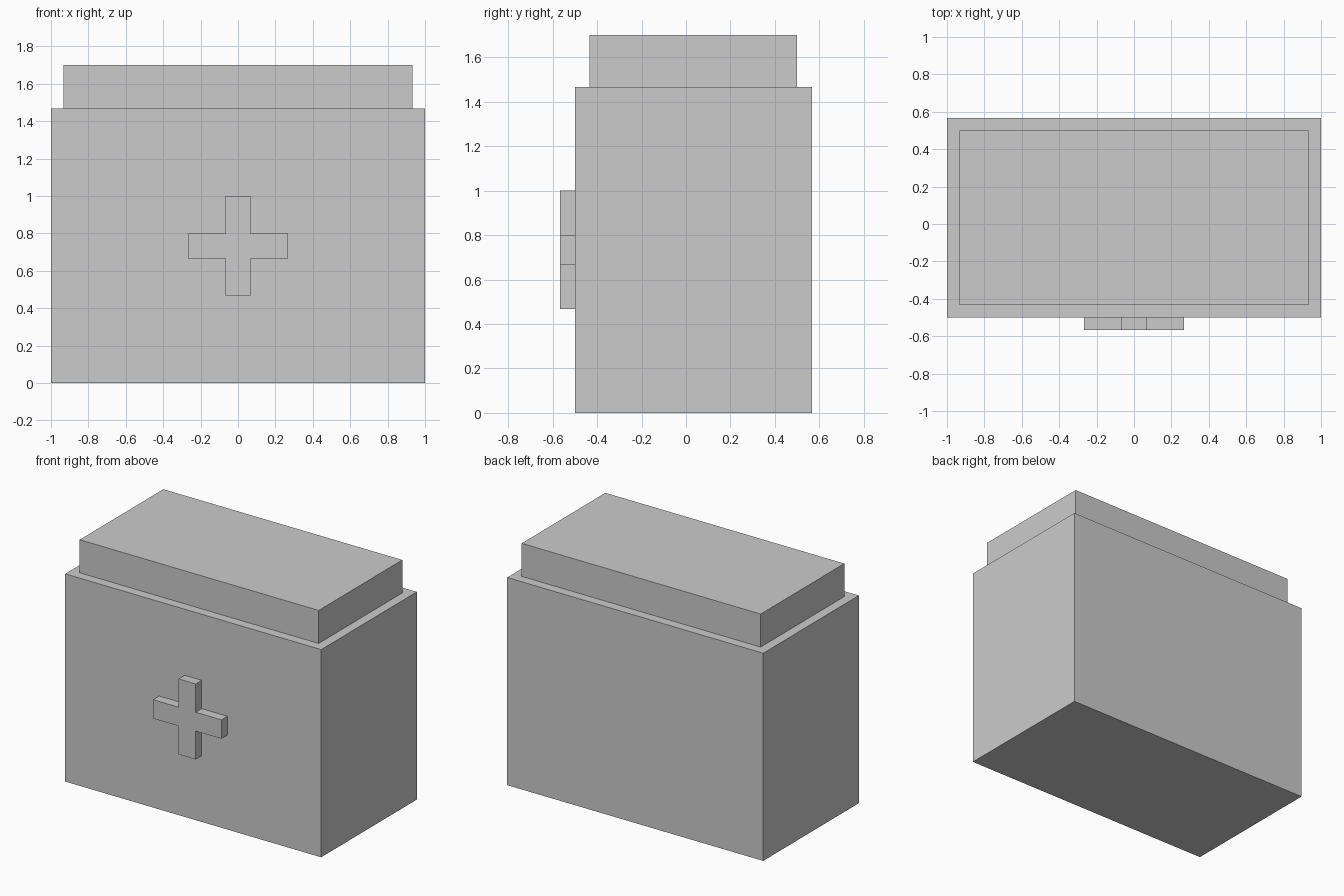
import bpy
import bmesh
from mathutils import Vector

if "Cube" in bpy.data.objects:
    bpy.data.objects.remove(bpy.data.objects["Cube"])

U = 1 / 15  # modelling unit


def finish(name, bm):
    bmesh.ops.recalc_face_normals(bm, faces=bm.faces)
    mesh = bpy.data.meshes.new(name)
    bm.to_mesh(mesh)
    bm.free()
    obj = bpy.data.objects.new(name, mesh)
    bpy.context.collection.objects.link(obj)
    return obj


def box(name, lo, hi):
    lo, hi = Vector(lo) * U, Vector(hi) * U
    bm = bmesh.new()
    bmesh.ops.create_cube(bm, size=1)
    bmesh.ops.scale(bm, vec=hi - lo, verts=bm.verts)
    bmesh.ops.translate(bm, vec=(lo + hi) / 2, verts=bm.verts)
    return finish(name, bm)


# Main case and the narrower lid on top
box("case_body", (-15, -7.5, 0), (15, 8.5, 22))
box("lid", (-14, -6.5, 22), (14, 7.5, 25.5))

# Raised cross on the front: one arm profile turned four times, then extruded
arm_x, arm_z = 1, 4
outline = []
x_dir, z_dir = Vector((1, 0, 0)), Vector((0, 0, 1))
for _ in range(4):
    outline += [x_dir * arm_x + z_dir * arm_x,
                x_dir * arm_x + z_dir * arm_z,
                -x_dir * arm_x + z_dir * arm_z]
    x_dir, z_dir = z_dir, -x_dir

bm = bmesh.new()
centre = Vector((0, -7.5, 11))
face = bm.faces.new([bm.verts.new((centre + p) * U) for p in outline])
front = bmesh.ops.extrude_face_region(bm, geom=[face], use_keep_orig=True)["geom"]
bmesh.ops.translate(bm, vec=(0, -U, 0),
                    verts=[g for g in front if isinstance(g, bmesh.types.BMVert)])
finish("front_cross", bm)
